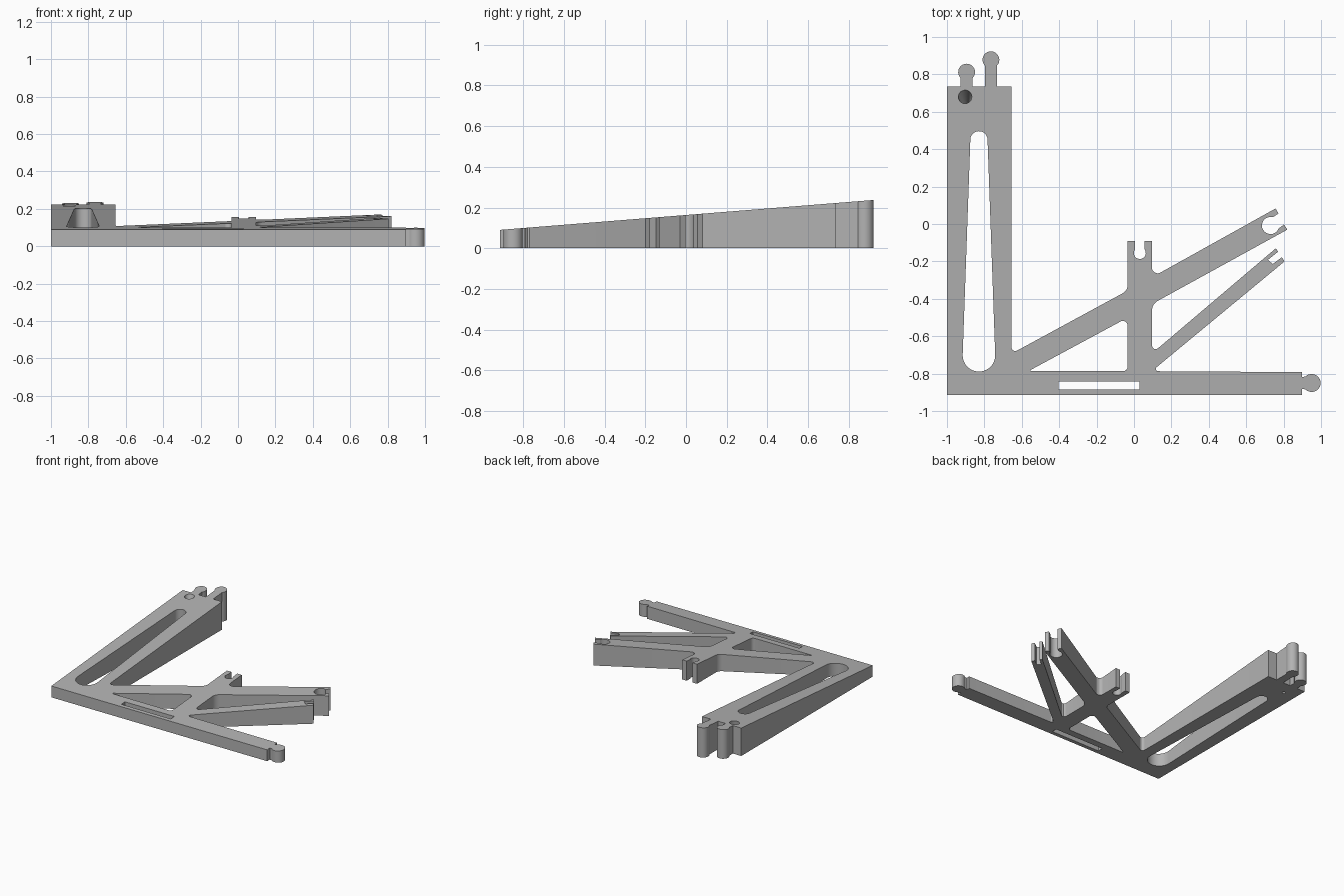
import bpy, bmesh
from math import cos, sin, radians, tan
from mathutils import Vector

if "Cube" in bpy.data.objects:
    bpy.data.objects.remove(bpy.data.objects["Cube"])


def arc(cx, cy, r, start, end, n=20):
    """Points on an arc, angles in degrees."""
    steps = [radians(start + (end - start) * i / n) for i in range(n + 1)]
    return [(cx + r * cos(a), cy + r * sin(a)) for a in steps]


def fillet(before, corner, after, r, n=6):
    """Rounded corner between two straight edges."""
    p, u, v = Vector(corner), Vector(before), Vector(after)
    u, v = (u - p).normalized(), (v - p).normalized()
    half = u.angle(v) / 2
    a, b = p + u * r / tan(half), p + v * r / tan(half)
    centre = p + (u + v).normalized() * r / sin(half)
    points = []
    for i in range(n + 1):
        d = a.lerp(b, i / n) - centre
        points.append(tuple(centre + d.normalized() * r))
    return points


def top_height(y):
    return 0.09 + 0.08 * (y + 0.915)


def wedge(name, loops, material):
    """Slanted plate; each loop is a pair of bottom and top outlines."""
    bm = bmesh.new()
    rims = ([], [])
    for bottom, top in loops:
        lo = [bm.verts.new((x, y, 0)) for x, y in bottom]
        hi = [bm.verts.new((x, y, top_height(y))) for x, y in top]
        for i in range(len(lo)):
            j = (i + 1) % len(lo)
            bm.faces.new((lo[i], lo[j], hi[j], hi[i]))
            rims[0].append(bm.edges.get((lo[i], lo[j])))
            rims[1].append(bm.edges.get((hi[i], hi[j])))
    for rim in rims:
        bmesh.ops.triangle_fill(bm, edges=rim, use_beauty=True, normal=(0, 0, 1))
    bmesh.ops.recalc_face_normals(bm, faces=bm.faces)
    mesh = bpy.data.meshes.new(name)
    bm.to_mesh(mesh)
    bm.free()
    mesh.materials.append(material)
    obj = bpy.data.objects.new(name, mesh)
    bpy.context.collection.objects.link(obj)
    return obj


grey = bpy.data.materials.new("plain grey")
grey.use_nodes = True
colour = (0.45, 0.45, 0.45, 1)
grey.diffuse_color = colour
grey.node_tree.nodes["Principled BSDF"].inputs["Base Color"].default_value = colour

# Front bar with its end knob
outline = [(-1, -0.915), (0.897, -0.915), (0.897, -0.882)]
outline += arc(0.95, -0.85, 0.048, -135, 135)
outline += [(0.897, -0.818), (0.897, -0.792)]

# Thin diagonal arm with a slotted tip
outline += fillet((0.897, -0.792), (0.095, -0.787), (0.805, -0.2), 0.012)
outline += [(0.805, -0.2), (0.79, -0.178), (0.742, -0.214),
            (0.716, -0.192), (0.772, -0.147), (0.757, -0.131)]

# Upright post and wide diagonal arm with a round socket
outline += fillet((0.757, -0.131), (0.096, -0.692), (0.096, -0.45), 0.02)
outline += fillet((0.096, -0.6), (0.096, -0.428), (0.82, -0.03), 0.06)
outline += [(0.82, -0.03), (0.802, -0.003)]
outline += arc(0.73, -0.008, 0.046, -20, -285)
outline += [(0.773, 0.056), (0.757, 0.083)]
outline += fillet((0.757, 0.083), (0.096, -0.285), (0.096, -0.09), 0.03)

# Post socket
outline += [(0.096, -0.09), (0.057, -0.09)]
outline += arc(0.031, -0.155, 0.032, 35, -215)
outline += [(0.006, -0.09), (-0.034, -0.09)]

# Left side of the post and arm, back to the tall bar
outline += fillet((-0.034, -0.09), (-0.034, -0.356), (-0.655, -0.693), 0.05)
outline += fillet((-0.034, -0.356), (-0.655, -0.693), (-0.655, 0.735), 0.02)

# Tall bar with two end knobs
outline += [(-0.655, 0.735), (-0.733, 0.735)]
outline += arc(-0.765, 0.878, 0.045, -45, 225)
outline += [(-0.797, 0.735), (-0.863, 0.735)]
outline += arc(-0.895, 0.812, 0.045, -45, 225)
outline += [(-0.927, 0.735), (-1, 0.735)]

# Openings: long tapered hole, triangle and thin slot
long_hole = arc(-0.829, 0.45, 0.046, 0, 180) + arc(-0.829, -0.702, 0.087, 180, 360)
corners = [(-0.565, -0.787), (-0.034, -0.787), (-0.034, -0.501)]
triangle = []
for i, radius in enumerate((0.004, 0.025, 0.025)):
    triangle += fillet(corners[i - 1], corners[i], corners[(i + 1) % 3], radius)
slot = [(-0.405, -0.885), (0.03, -0.885), (0.03, -0.842), (-0.405, -0.842)]

# Slanted pin hole, narrow at the bottom
pin_top = arc(-0.903, 0.68, 0.036, 0, 345, 23)
pin_bottom = arc(-0.893, 0.625, 0.012, 0, 345, 23)

loops = [(shape, shape) for shape in (outline, long_hole, triangle, slot)]
loops.append((pin_bottom, pin_top))
frame = wedge("wedge_frame", loops, grey)

bpy.context.view_layer.objects.active = frame
frame.select_set(True)
bpy.ops.object.shade_smooth_by_angle(angle=radians(25))
